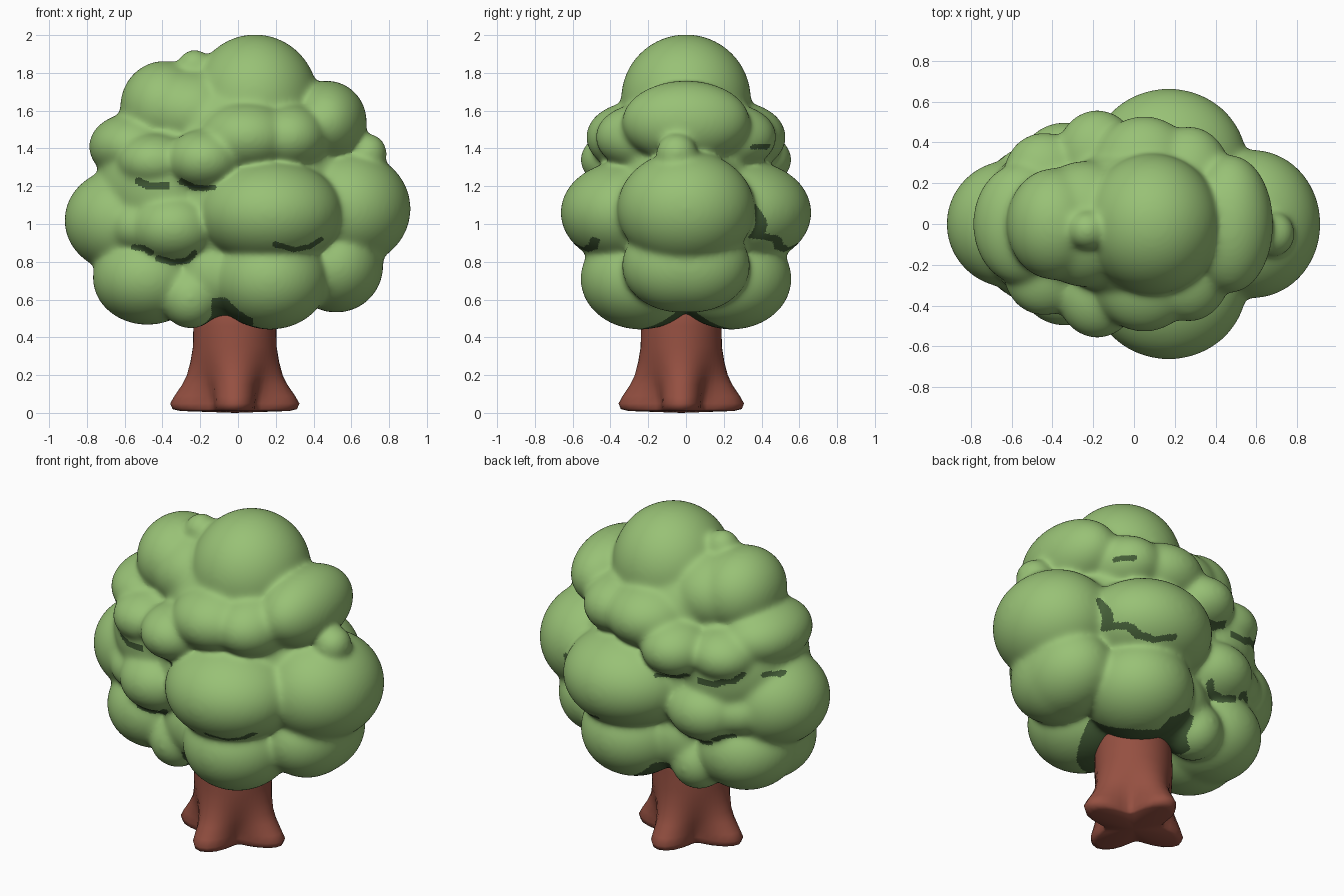
import bpy, bmesh, math
from mathutils import Vector, Matrix

cube = bpy.data.objects.get("Cube")
if cube:
    bpy.data.objects.remove(cube, do_unlink=True)


def make_material(name, rgb):
    m = bpy.data.materials.new(name)
    m.use_nodes = True
    m.diffuse_color = (*rgb, 1)
    m.node_tree.nodes["Principled BSDF"].inputs["Base Color"].default_value = (*rgb, 1)
    return m


leaf = make_material("leaf green", (0.315, 0.535, 0.18))
shade = make_material("dark leaf green", (0.06, 0.115, 0.04))
bark = make_material("red brown bark", (0.30, 0.08, 0.053))


def add_object(name, mesh, materials):
    ob = bpy.data.objects.new(name, mesh)
    bpy.context.collection.objects.link(ob)
    for m in materials:
        mesh.materials.append(m)
    for p in mesh.polygons:
        p.use_smooth = True
    return ob


# Leaf clumps: centre, then radii; a clump off the middle is mirrored front to back
clumps = [
    ((0.0, 0, 1.13), (0.62, 0.43, 0.56)),
    ((0.0, 0, 1.50), (0.44, 0.37, 0.29)),
    ((-0.24, 0, 1.59), (0.29, 0.31, 0.24)),
    ((-0.38, 0, 1.20), (0.37, 0.41, 0.37)),
    ((0.09, 0, 1.66), (0.335, 0.345, 0.345)),
    ((-0.39, 0, 1.62), (0.235, 0.275, 0.245)),
    ((0.47, 0, 1.54), (0.213, 0.34, 0.22)),
    ((-0.55, 0, 1.41), (0.24, 0.30, 0.18)),
    ((0.58, 0, 1.08), (0.335, 0.365, 0.31)),
    ((-0.60, 0, 1.02), (0.32, 0.315, 0.28)),
    ((-0.48, 0.08, 0.715), (0.29, 0.305, 0.25)),
    ((0.52, 0.03, 0.78), (0.25, 0.31, 0.25)),
    ((0.05, 0.26, 1.46), (0.26, 0.27, 0.19)),
    ((0.27, 0.22, 1.46), (0.21, 0.26, 0.18)),
    ((-0.44, 0.24, 1.33), (0.20, 0.21, 0.15)),
    ((-0.18, 0.34, 1.34), (0.20, 0.22, 0.16)),
    ((0.17, 0.30, 1.06), (0.385, 0.365, 0.28)),
    ((-0.34, 0.25, 0.98), (0.24, 0.25, 0.19)),
    ((-0.53, 0.18, 0.99), (0.17, 0.20, 0.15)),
    ((0.17, 0.24, 0.71), (0.31, 0.32, 0.27)),
    ((-0.25, 0.22, 0.61), (0.16, 0.17, 0.165)),
    ((-0.10, 0.14, 0.74), (0.25, 0.26, 0.24)),
]
bumps = [
    ((-0.23, -0.03, 1.83), (0.095, 0.095, 0.095)),
    ((0.685, -0.05, 1.375), (0.105, 0.11, 0.105)),
]
bm = bmesh.new()


def add_clump(centre, radii):
    bmesh.ops.create_icosphere(bm, subdivisions=4, radius=1,
                               matrix=Matrix.Translation(centre) @ Matrix.Diagonal((*radii, 1)))


for (x, y, z), radii in clumps:
    add_clump((x, y, z), radii)
    if y:
        add_clump((x, -y, z), radii)
for centre, radii in bumps:
    add_clump(centre, radii)
raw = bpy.data.meshes.new("leaf_clumps")
bm.to_mesh(raw)
bm.free()

# Fuse the clumps into one softly creased skin
crown = add_object("leaf_crown", raw, [leaf, shade])
remesh = crown.modifiers.new("fuse", 'REMESH')
remesh.mode = 'VOXEL'
remesh.voxel_size = 0.0105
smooth = crown.modifiers.new("soften", 'SMOOTH')
smooth.factor = 0.5
smooth.iterations = 60
graph = bpy.context.evaluated_depsgraph_get()
skin = bpy.data.meshes.new_from_object(crown.evaluated_get(graph))
crown.modifiers.clear()
crown.data = skin
skin.name = "leaf_crown"

# Dark brush strokes under the clumps, as x-z paths on the front, back or both
left_strokes = [
    [(-0.53, 1.23), (-0.47, 1.20), (-0.38, 1.205)],
    [(-0.30, 1.23), (-0.23, 1.195), (-0.13, 1.19)],
    [(-0.55, 0.88), (-0.50, 0.875), (-0.46, 0.85)],
    [(-0.42, 0.82), (-0.34, 0.80), (-0.27, 0.81), (-0.23, 0.85)],
]
right_stroke = [(0.20, 0.89), (0.30, 0.865), (0.38, 0.88), (0.44, 0.92)]
front_strokes = left_strokes + [right_stroke]
back_strokes = left_strokes + [
    right_stroke + [(0.51, 0.94), (0.56, 1.09)],
    [(0.37, 1.41), (0.43, 1.41)],
    [(-0.53, 1.23), (-0.57, 1.23), (-0.61, 1.27)],
    [(-0.69, 1.25), (-0.75, 1.24)],
]


def near_path(p, path, width):
    for a, b in zip(path, path[1:]):
        a, b = Vector(a), Vector(b)
        t = max(0, min(1, (p - a).dot(b - a) / (b - a).length_squared))
        if (p - a.lerp(b, t)).length < width:
            return True
    return False


for f in skin.polygons:
    f.use_smooth = True
    f.material_index = 0
    c, n = f.center, f.normal
    strokes = front_strokes if c.y < 0 else back_strokes
    outward = n.y * c.y > 0 and abs(c.y) > 0.1
    # Strokes keep an even width where the skin slants away
    width = 0.022 * max(0.6, abs(n.y))
    stroke = outward and any(near_path(Vector((c.x, c.z)), s, width) for s in strokes)
    # Shadowed hollow around the top of the trunk
    reach = math.hypot(c.x, c.y)
    under = reach < 0.32 and c.z < 0.63 and n.z < -0.2 and c.x > -0.2
    notch = reach < 0.42 and c.z < 0.61 and n.z < 0.1 and -0.14 < c.x < 0.08
    if stroke or under or notch:
        f.material_index = 1

# Trunk: rings that spread into four roots; height, radius, root bulge
rings = [(0.01, 0.215, 0.065), (0.02, 0.24, 0.08), (0.05, 0.247, 0.085), (0.09, 0.24, 0.07),
         (0.15, 0.228, 0.042), (0.20, 0.222, 0.024), (0.27, 0.218, 0.01),
         (0.35, 0.215, 0), (0.46, 0.213, 0), (0.70, 0.2, 0)]
sides = 48
bm = bmesh.new()
loops = []
for z, r, bulge in rings:
    loop = []
    for i in range(sides):
        a = math.tau * i / sides
        d = r + bulge * math.cos(4 * a)
        loop.append(bm.verts.new((-0.017 + d * 1.03 * math.cos(a), -0.025 + d * math.sin(a), z)))
    loops.append(loop)
for low, high in zip(loops, loops[1:]):
    for i in range(sides):
        j = (i + 1) % sides
        bm.faces.new((low[i], low[j], high[j], high[i]))
bm.faces.new(loops[-1])
# Slightly domed foot under the roots
foot = bm.verts.new((-0.017, -0.025, 0))
for i in range(sides):
    bm.faces.new((loops[0][(i + 1) % sides], loops[0][i], foot))
mesh = bpy.data.meshes.new("trunk")
bm.to_mesh(mesh)
bm.free()
add_object("trunk", mesh, [bark])
